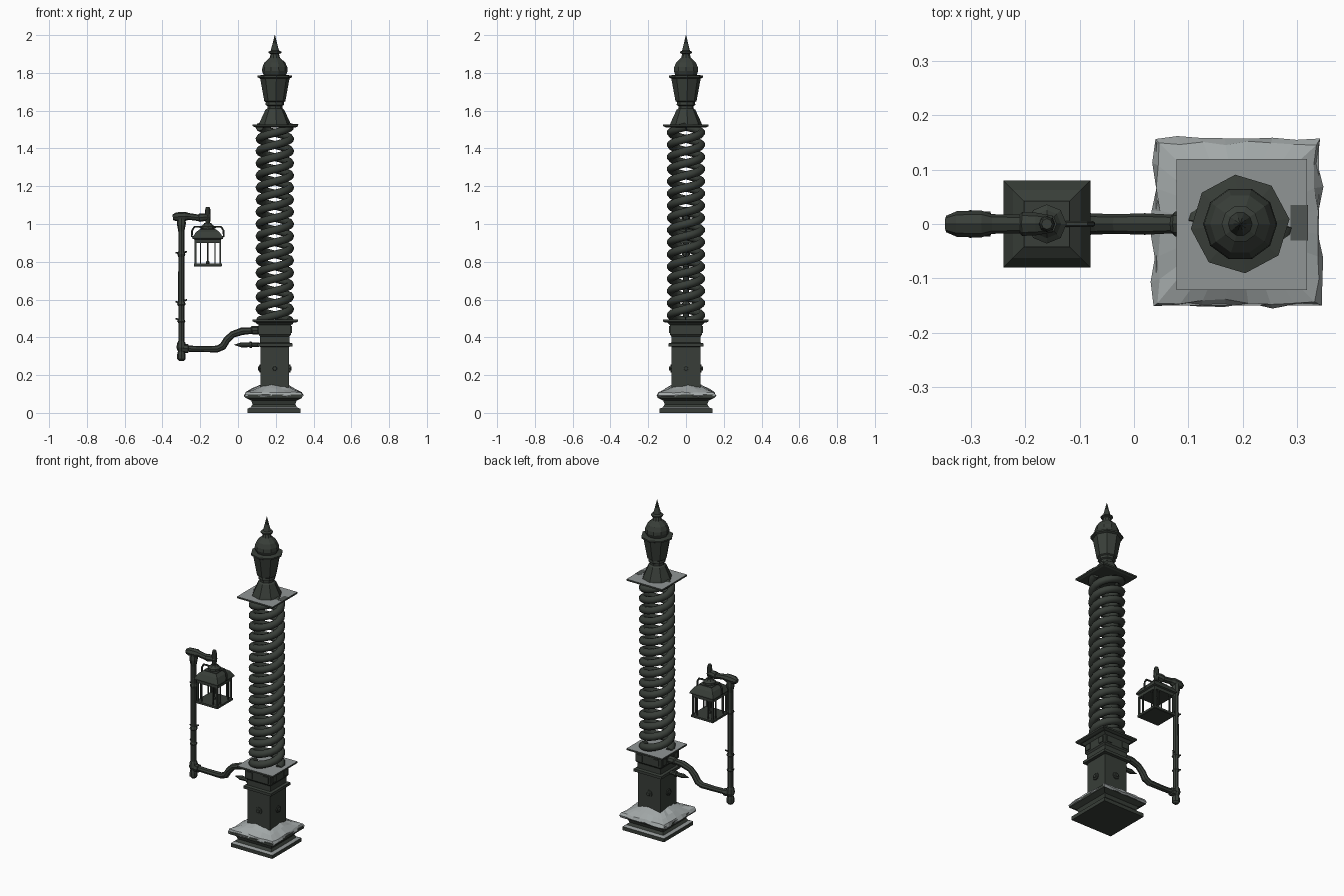
import bpy, bmesh, math, random
from mathutils import Matrix, Vector

if "Cube" in bpy.data.objects:
    bpy.data.objects.remove(bpy.data.objects["Cube"])

random.seed(4)
CX, LX, PX = 0.195, -0.16, -0.30      # column, lantern and pole centres in x
R2 = math.sqrt(2)


def material(name, rgb):
    m = bpy.data.materials.new(name)
    m.diffuse_color = (*rgb, 1)
    m.use_nodes = True
    m.node_tree.nodes["Principled BSDF"].inputs["Base Color"].default_value = m.diffuse_color
    return m


IRON = material("dark green iron", (0.040, 0.048, 0.040))
SNOW = material("pale snow", (0.36, 0.39, 0.39))
FROST = material("frosted grey", (0.28, 0.30, 0.30))
SHADE = material("damp grey", (0.08, 0.09, 0.085))


def finish(name, bm, mats, smooth=False):
    """Make an object; a second material goes on upward faces."""
    bmesh.ops.recalc_face_normals(bm, faces=bm.faces)
    for f in bm.faces:
        f.smooth = smooth
        if len(mats) > 1 and f.normal.z > 0.6:
            f.material_index = 1
    me = bpy.data.meshes.new(name)
    bm.to_mesh(me)
    bm.free()
    for m in mats:
        me.materials.append(m)
    ob = bpy.data.objects.new(name, me)
    bpy.context.collection.objects.link(ob)
    return ob


def lathe(name, profile, n, loc, mats=(IRON,), axis=(0, 0, 1), turn=0.0):
    """Revolve (radius, height) points with n sides; n=4 takes half-widths."""
    k, a0 = (R2, math.pi / 4) if n == 4 else (1, turn)
    mat = Matrix.Translation(loc) @ Vector((0, 0, 1)).rotation_difference(Vector(axis)).to_matrix().to_4x4()
    bm = bmesh.new()
    rings = []
    for r, z in profile:
        rings.append([bm.verts.new(mat @ Vector((k * r * math.cos(a0 + i * math.tau / n),
                                                 k * r * math.sin(a0 + i * math.tau / n), z)))
                      for i in range(n)])
    for a, b in zip(rings, rings[1:]):
        for i in range(n):
            j = (i + 1) % n
            bm.faces.new((a[i], a[j], b[j], b[i]))
    bm.faces.new(rings[0])
    bm.faces.new(rings[-1])
    return finish(name, bm, mats)


def box(name, x0, x1, y0, y1, z0, z1, mats=(IRON,)):
    bm = bmesh.new()
    bmesh.ops.create_cube(bm, size=1)
    for v in bm.verts:
        v.co = Vector(((x0, x1)[v.co.x > 0], (y0, y1)[v.co.y > 0], (z0, z1)[v.co.z > 0]))
    return finish(name, bm, mats)


def tube(name, pts, r, res=1, smooth=False):
    """Sweep a round section along points (x, y, z[, radius factor])."""
    cu = bpy.data.curves.new(name, 'CURVE')
    cu.dimensions, cu.bevel_depth, cu.bevel_resolution, cu.use_fill_caps = '3D', r, res, True
    sp = cu.splines.new('POLY')
    sp.points.add(len(pts) - 1)
    for p, q in zip(sp.points, pts):
        p.co = (*q[:3], 1)
        p.radius = q[3] if len(q) > 3 else 1
    tmp = bpy.data.objects.new(name + "_path", cu)
    bpy.context.collection.objects.link(tmp)
    bpy.context.view_layer.update()
    me = bpy.data.meshes.new_from_object(tmp.evaluated_get(bpy.context.evaluated_depsgraph_get()))
    bpy.data.objects.remove(tmp)
    bm = bmesh.new()
    bm.from_mesh(me)
    for f in bm.faces:
        f.material_index = 0
    return finish(name, bm, (IRON,), smooth)


# Stepped square base
lathe("base", [(.14, 0), (.14, .022), (.122, .03), (.113, .045), (.12, .065), (.15, .08), (.15, .098)],
      4, (CX - .005, 0, 0), (IRON, FROST))

# Snow drift on the base: square rings with uneven edges, banked up to the post
bm = bmesh.new()
rings = []
SEG = 7
for half, z, amp in [(.148, .082, .005), (.153, .092, .006), (.146, .108, .005), (.11, .12, .005), (.07, .14, .006)]:
    ring = []
    for s in range(4):
        rot = Matrix.Rotation(s * math.pi / 2, 3, 'Z')
        for i in range(SEG):
            t = -1 + 2 * i / SEG
            lift = (.012 if half < .12 else 0) * (1 - abs(t))
            p = rot @ Vector((half * t, -half + random.uniform(-amp, amp),
                              z + lift + random.uniform(-amp, amp) * .5))
            ring.append(bm.verts.new(p + Vector((CX - .006, .003, 0))))
    rings.append(ring)
for a, b in zip(rings, rings[1:]):
    for i in range(len(a)):
        j = (i + 1) % len(a)
        bm.faces.new((a[i], a[j], b[j], b[i]))
bm.faces.new(rings[-1])
finish("base_snow", bm, (SNOW,))

# Square post, collars and lower plate
lathe("post", [(.076, .09), (.076, .35), (.093, .352), (.093, .368), (.078, .372), (.078, .405),
               (.086, .415), (.086, .465), (.1, .478)], 4, (CX, 0, 0))
for nm, z in (("lower_plate", .478), ("upper_plate", 1.512)):
    lathe(nm, [(.108, z), (.12, z + .006), (.12, z + .016)], 4, (CX + .003, -.001, 0), (IRON, FROST))
box("plate_damp_patch", .287, .32, -.03, .035, 1.527, 1.529, (SHADE,))

# Bolts and small panels on each side of the post
for s in range(4):
    d = Vector((math.cos(s * math.pi / 2), math.sin(s * math.pi / 2), 0))
    side = Vector((-d.y, d.x, 0))
    lathe("bolt", [(.021, 0), (.021, .008), (.012, .009), (.01, .015)], 8,
          Vector((CX, 0, .235)) + d * .074, axis=d)
    for k in (-1, 1):
        lathe("collar_panel", [(.018, 0), (.018, .007)], 4,
              Vector((CX, 0, .442)) + d * .084 + side * k * .055, axis=d)

# Double spiral shaft
for s in range(2):
    N, TURNS = 16, 8
    pts = []
    for i in range(N * TURNS + 1):
        a = s * math.pi + i * math.tau / N
        pts.append((CX + .081 * math.cos(a), .081 * math.sin(a), .485 + 1.03 * i / (N * TURNS)))
    tube("spiral_strand", pts, .0215, 2, True)

# Octagonal finial: skirt, neck, urn, dome and spike
lathe("finial", [(.085, 1.526), (.08, 1.54), (.05, 1.605), (.04, 1.612), (.04, 1.625), (.05, 1.63), (.048, 1.645),
                 (.056, 1.65), (.078, 1.77), (.091, 1.776), (.091, 1.785), (.062, 1.79)],
      8, (CX, 0, 0), turn=.1)
lathe("dome", [(.058, 1.785), (.068, 1.81), (.066, 1.83), (.055, 1.855), (.036, 1.872), (.027, 1.88), (.022, 1.9),
               (.034, 1.905), (.034, 1.912), (.022, 1.918), (.012, 1.955), (.001, 2.0)], 10, (CX, 0, 0))

# Spike beneath the arm
lathe("side_spike", [(.012, 0), (.012, .035), (.017, .038), (.017, .048), (.012, .05), (.014, .09), (.001, .13)],
      8, (.11, 0, .36), axis=(-1, 0, 0))

# Branch arm from the post down to the pole
tube("branch_arm", [(.13, 0, .437, 1.3), (.075, 0, .437, 1.25), (.07, 0, .435, .95), (.02, 0, .432, 1.1),
                    (-.03, 0, .415, 1), (-.06, 0, .385, 1.05), (-.08, 0, .352, 1.1), (-.11, 0, .338, 1),
                    (-.2, 0, .338, .9), (-.262, 0, .34, .9), (-.264, 0, .34, 1.3), (-.28, 0, .34, 1.3),
                    (-.31, 0, .34, 1)], .018, 2)

# Knotted pole with a bulb at its foot
lathe("pole", [(.012, .275), (.022, .285), (.022, .31), (.018, .325), (.026, .345), (.022, .37), (.016, .38),
               (.016, .475), (.022, .485), (.016, .495), (.016, .565), (.023, .575), (.017, .59), (.016, .825),
               (.021, .84), (.016, .855), (.016, .96), (.024, 1.0), (.022, 1.03)], 8, (PX, 0, 0))
for z, k in ((.49, -1), (.58, -1), (.84, -1), (.59, 1), (.845, 1)):
    lathe("twig_stub", [(.008, 0), (.004, .032)], 5, (PX, 0, z), axis=Vector((k, .3, .3)).normalized())

# Top branch and hook that carries the lantern
tube("top_branch", [(-.345, 0, 1.035, .8), (-.325, 0, 1.038, 1.25), (-.28, 0, 1.04, 1.3), (-.262, 0, 1.04, .95),
                    (-.21, 0, 1.033, .9), (-.205, 0, 1.033, 1.15), (-.18, 0, 1.036, 1.1), (-.15, 0, 1.036, .8)],
     .019, 2)
tube("hanging_hook", [(LX, 0, 1.09, .7), (LX, 0, 1.075, 1), (LX, 0, 1.035, 1.1), (LX, 0, .995, .8)], .014, 2)

# Lantern roof, cap and floor
lathe("lantern_roof", [(.07, .9), (.07, .918), (.08, .922), (.08, .93), (.062, .958), (.042, .972), (.042, .975)],
      4, (LX, 0, 0))
lathe("lantern_cap", [(.036, .97), (.036, .988), (.026, .995), (.018, 1.005)], 8, (LX, 0, 0))
lathe("lantern_floor", [(.07, .775), (.074, .778), (.074, .79), (.07, .792)], 4, (LX, 0, 0))

# Lantern bars around all four sides, with a thin wick inside
for s in range(4):
    rot = Matrix.Rotation(s * math.pi / 2, 3, 'Z')
    for u, w in ((-.066, .005), (-.038, .003), (.038, .003)):
        p = rot @ Vector((u, -.066, 0))
        box("lantern_bar", LX + p.x - w, LX + p.x + w, p.y - w, p.y + w, .785, .905)
lathe("lantern_wick", [(.009, .79), (.009, .8), (.004, .805), (.004, .9)], 6, (LX, 0, 0))

# Wire handles on both sides of the roof
for k in (-1, 1):
    tube("lantern_handle", [(LX + k * .07, 0, .925), (LX + k * .084, 0, .935), (LX + k * .083, 0, .965),
                            (LX + k * .072, 0, .984), (LX + k * .05, 0, .986), (LX + k * .03, 0, .982)], .0055)
